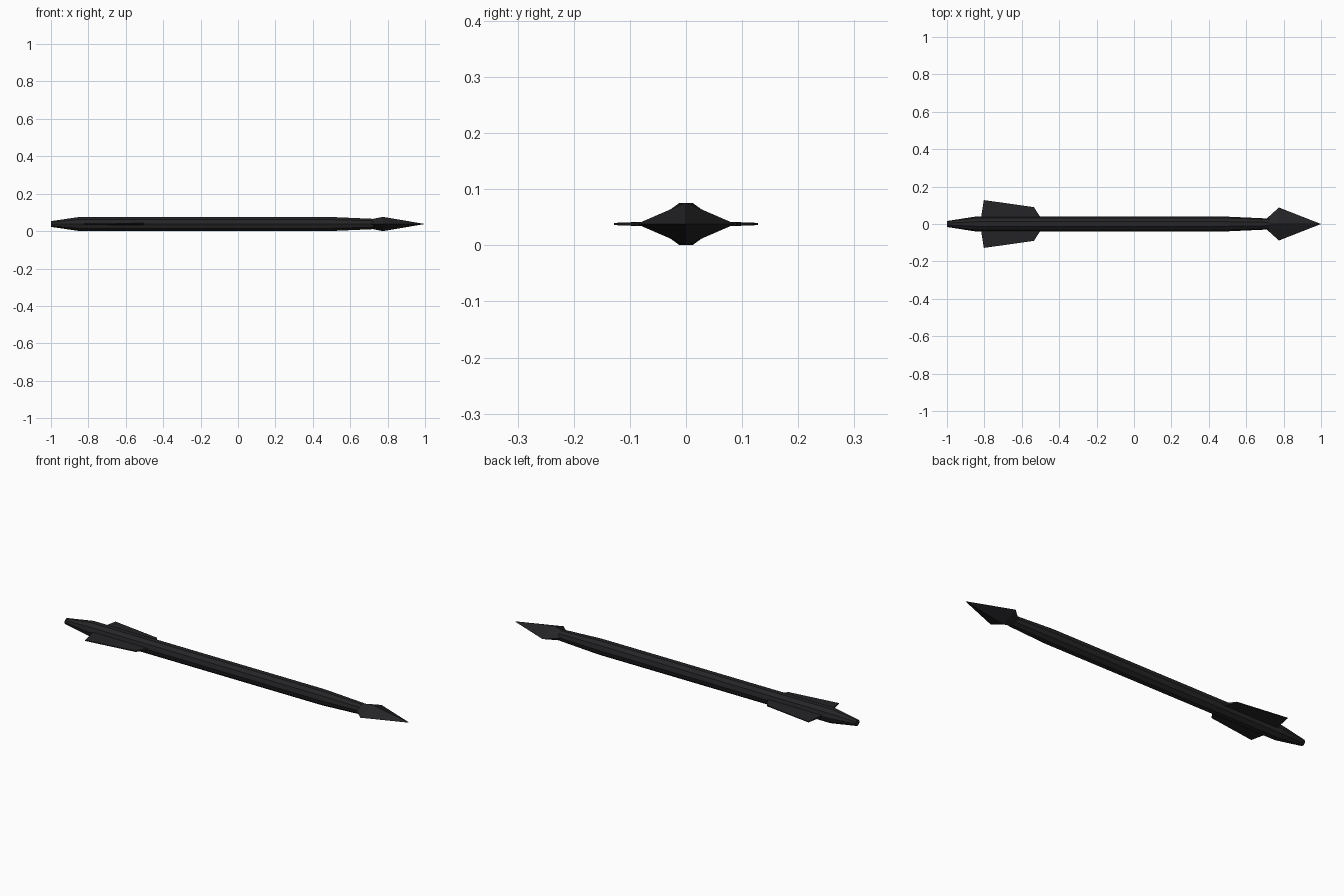
import bpy, bmesh, math

if "Cube" in bpy.data.objects:
    bpy.data.objects.remove(bpy.data.objects["Cube"])

ZC = 0.038
mat = bpy.data.materials.new("black")
mat.diffuse_color = (0.018, 0.018, 0.02, 1)
mat.use_nodes = True
mat.node_tree.nodes["Principled BSDF"].inputs["Base Color"].default_value = mat.diffuse_color


def make(name, rings, caps=True):
    """Skin a list of matching vertex rings; a ring of one point is a tip."""
    bm = bmesh.new()
    loops = [[bm.verts.new(p) for p in r] for r in rings]
    for a, b in zip(loops, loops[1:]):
        n = len(a)
        for i in range(n):
            j = (i + 1) % n
            if len(b) == 1:
                bm.faces.new((a[i], a[j], b[0]))
            else:
                bm.faces.new((a[i], a[j], b[j], b[i]))
    for r in (loops[0], loops[-1]):
        if len(r) > 2:
            bm.faces.new(r)
    bmesh.ops.recalc_face_normals(bm, faces=bm.faces)
    me = bpy.data.meshes.new(name)
    bm.to_mesh(me)
    bm.free()
    me.materials.append(mat)
    ob = bpy.data.objects.new(name, me)
    bpy.context.collection.objects.link(ob)
    return ob


def ring(x, r, n=10):
    return [(x, r * math.cos(math.tau * i / n), ZC + r * math.sin(math.tau * i / n))
            for i in range(n)]


def diamond(x, hy, hz):
    return [(x, hy, ZC), (x, 0, ZC + hz), (x, -hy, ZC), (x, 0, ZC - hz)]


# ten-sided shaft with tapered tail and neck
make("shaft", [ring(-1.0, 0.016), ring(-0.85, 0.0393), ring(0.5, 0.0393),
               ring(0.725, 0.029)])

# diamond-section arrowhead
make("arrowhead", [diamond(0.71, 0.03, 0.025), diamond(0.775, 0.088, 0.038),
                   [(1.0, 0, ZC)]])

# pair of flat fins, thicker at the root
root = [(-0.82, 0.02), (-0.49, 0.02)]
tip = [(-0.803, 0.128), (-0.535, 0.09)]
for side, s in (("left", 1), ("right", -1)):
    def section(edge, t0, t1):
        (xa, ya), (xb, yb) = edge
        return [(xa, s * ya, ZC - t0), (xb, s * yb, ZC - t1),
                (xb, s * yb, ZC + t1), (xa, s * ya, ZC + t0)]
    make("fin_" + side, [section(root, 0.006, 0.006), section(tip, 0.002, 0.003)])
